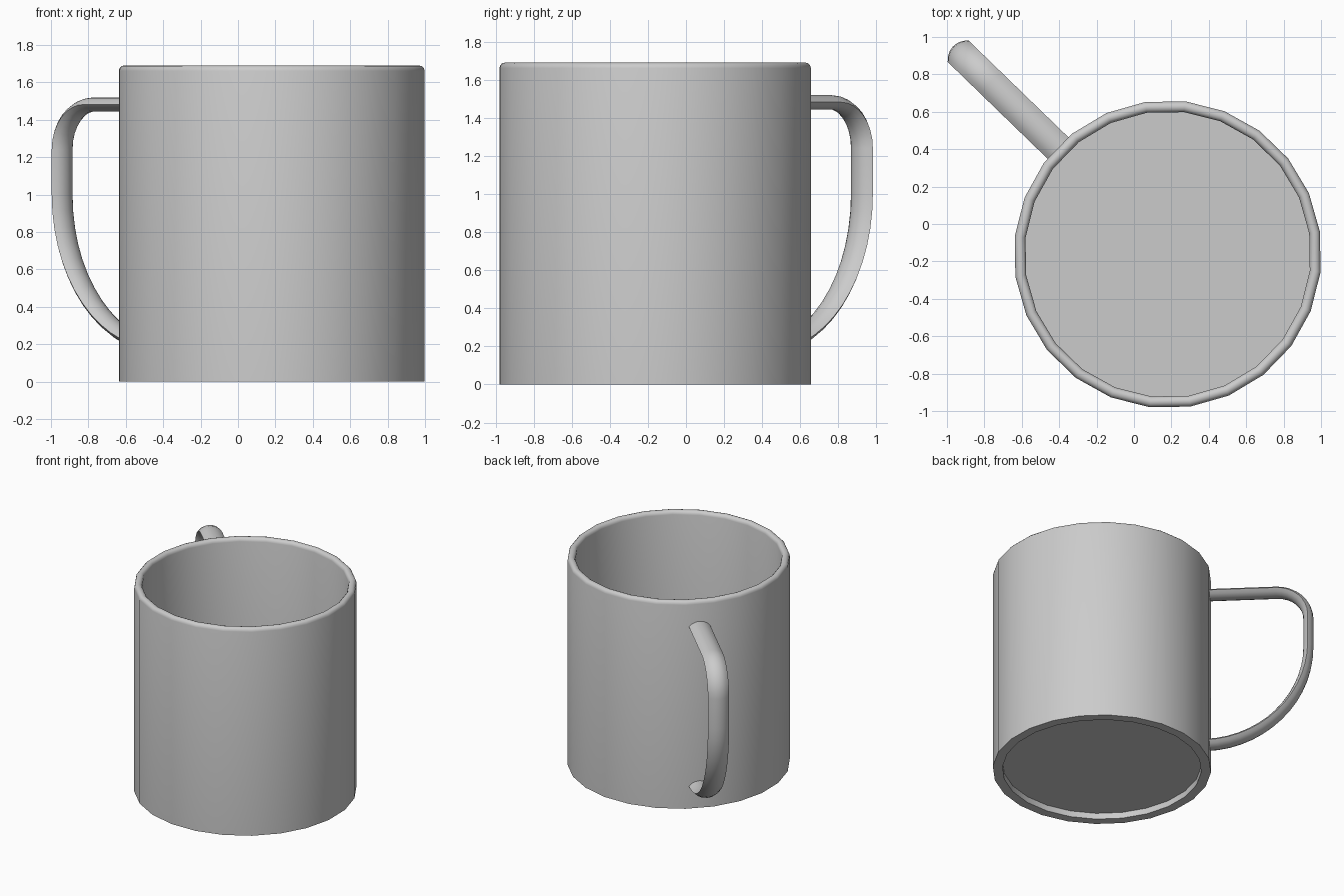
import bpy, bmesh
from math import sin, cos, pi, radians, hypot, asin
from mathutils import Vector

if "Cube" in bpy.data.objects:
    bpy.data.objects.remove(bpy.data.objects["Cube"])

CENTRE = Vector((0.18, -0.162, 0))
TURN = radians(135.9)            # direction of the handle
SIDES = 24


def finish(name, bm, angle):
    bmesh.ops.recalc_face_normals(bm, faces=bm.faces)
    mesh = bpy.data.meshes.new(name)
    bm.to_mesh(mesh)
    bm.free()
    ob = bpy.data.objects.new(name, mesh)
    bpy.context.collection.objects.link(ob)
    bpy.ops.object.select_all(action='DESELECT')
    ob.select_set(True)
    bpy.context.view_layer.objects.active = ob
    bpy.ops.object.shade_smooth_by_angle(angle=radians(angle))
    ob.location = CENTRE
    ob.rotation_euler.z = TURN
    return ob


def bridge(bm, rings, closed_caps=True):
    for a, b in zip(rings, rings[1:]):
        n = len(a)
        for i in range(n):
            j = (i + 1) % n
            bm.faces.new((a[i], a[j], b[j], b[i]))
    if closed_caps:
        bm.faces.new(rings[0])
        bm.faces.new(rings[-1])


# Mug body: lathed wall with recessed foot, half-round rim and inner floor
OUTER, INNER, TOP = 0.823, 0.765, 1.69
lip = (OUTER - INNER) / 2
profile = [(0.75, 0.05), (0.75, 0), (OUTER, 0)]
profile += [(INNER + lip + lip * cos(pi * k / 6), TOP - lip + lip * sin(pi * k / 6))
            for k in range(7)]
profile += [(INNER, 0.1)]
bm = bmesh.new()
rings = []
for r, z in profile:
    angles = [2 * pi * (i + 0.5) / SIDES for i in range(SIDES)]
    rings.append([bm.verts.new((r * cos(a), r * sin(a), z)) for a in angles])
bridge(bm, rings)
finish("mug_body", bm, 35)

# Handle path in the radial plane: straight top, round corner, long lower curve
path = [(0.785, 1.482)]
path += [(1.32 + 0.24 * sin(pi / 2 * k / 8), 1.242 + 0.24 * cos(pi / 2 * k / 8))
         for k in range(9)]
path += [(0.785 + 0.775 * cos(pi / 2 * k / 14), 1.0 - 0.82 * sin(pi / 2 * k / 14))
         for k in range(15)]

# Lens-shaped cross-section: (sideways, outward)
HALF, RISE = 0.08, 0.038
arc_r = (HALF ** 2 + RISE ** 2) / (2 * RISE)
sweep = asin(HALF / arc_r)
arc = [(arc_r * sin(sweep * (k / 3 - 1)), arc_r * cos(sweep * (k / 3 - 1)) - arc_r + RISE)
       for k in range(6)]
section = arc + [(-u, -v) for u, v in arc]

bm = bmesh.new()
rings = []
for i, (s, z) in enumerate(path):
    p, q = path[max(i - 1, 0)], path[min(i + 1, len(path) - 1)]
    if i == 1:
        p, q = (0, 0), (1, 0)    # keep the straight top level
    ds, dz = q[0] - p[0], q[1] - p[1]
    if i == 0:
        ds, dz = 1, 0
    d = hypot(ds, dz)
    ns, nz = -dz / d, ds / d     # outward normal of the path
    rings.append([bm.verts.new((s + v * ns, u, z + v * nz)) for u, v in section])
bridge(bm, rings)
finish("handle", bm, 40)
